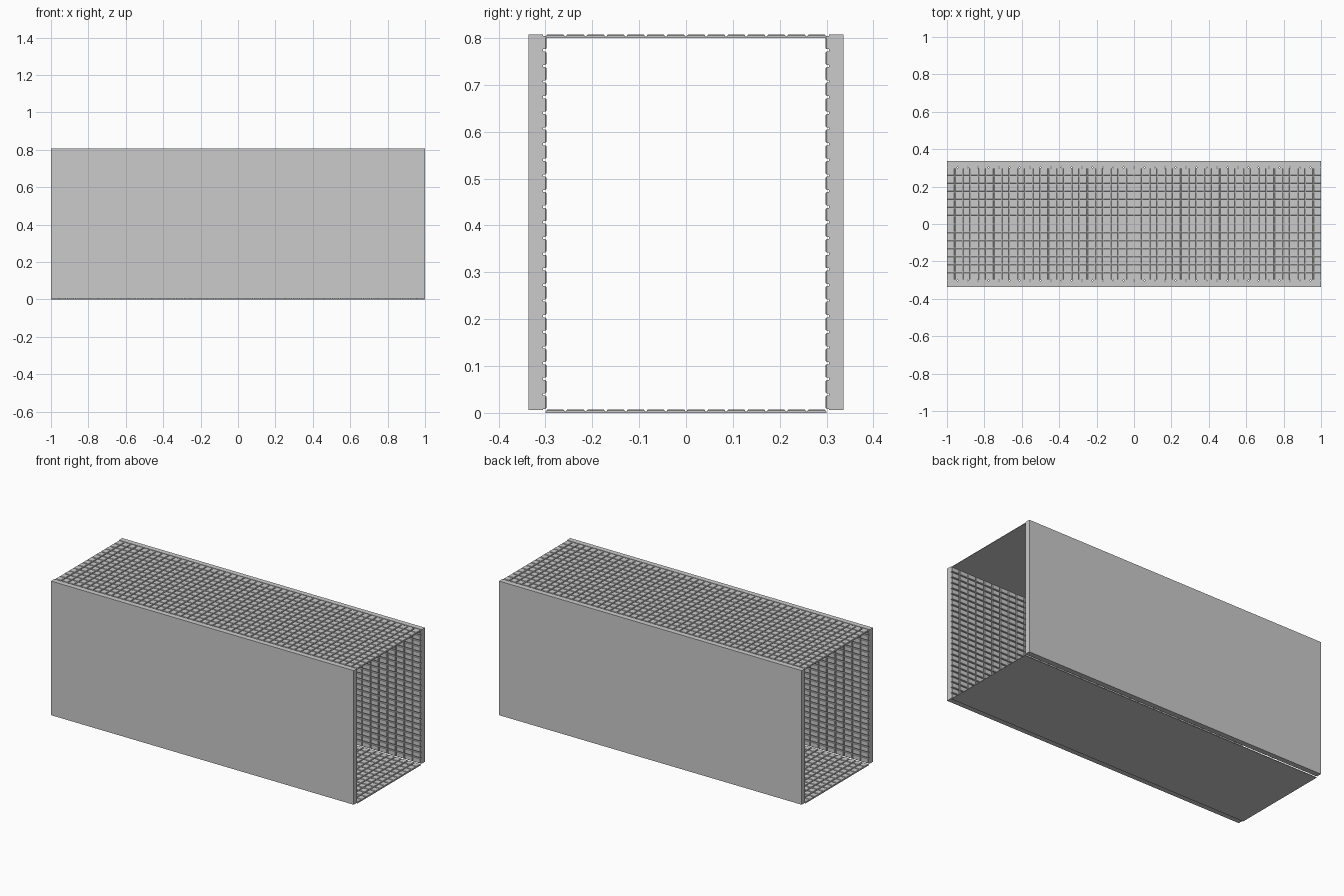
import bpy, bmesh
from math import pi
from mathutils import Matrix

if "Cube" in bpy.data.objects:
    bpy.data.objects.remove(bpy.data.objects["Cube"])

GAP = 0.005


def finish(name, bm, matrix):
    bmesh.ops.recalc_face_normals(bm, faces=bm.faces)
    mesh = bpy.data.meshes.new(name)
    bm.to_mesh(mesh)
    bm.free()
    ob = bpy.data.objects.new(name, mesh)
    ob.matrix_world = matrix
    bpy.context.collection.objects.link(ob)
    return ob


def slab(name, w, h, depth, matrix):
    """Plain backing slab, local z from 0 to depth."""
    bm = bmesh.new()
    bmesh.ops.create_cube(bm, size=1, matrix=Matrix.Translation((0, 0, depth / 2))
                          @ Matrix.Diagonal((w, h, depth, 1)))
    return finish(name, bm, matrix)


def tiles(name, w, h, nx, ny, z0, z1, bevel, matrix):
    """Grid of chamfered tiles on local z0..z1, repeated with arrays."""
    px, py = w / nx, h / ny
    cx, cy = -w / 2 + px / 2, -h / 2 + py / 2
    bm = bmesh.new()
    rings = []
    for z, inset in ((z0, 0), (z1 - bevel, 0), (z1, bevel)):
        a, b = (px - GAP) / 2 - inset, (py - GAP) / 2 - inset
        rings.append([bm.verts.new((cx + s * a, cy + t * b, z))
                      for s, t in ((-1, -1), (1, -1), (1, 1), (-1, 1))])
    for lo, hi in zip(rings, rings[1:]):
        for i in range(4):
            j = (i + 1) % 4
            bm.faces.new((lo[i], lo[j], hi[j], hi[i]))
    bm.faces.new(rings[-1])
    bm.faces.new(rings[0][::-1])
    ob = finish(name, bm, matrix)
    for count, offset in ((nx, (px, 0, 0)), (ny, (0, py, 0))):
        m = ob.modifiers.new("repeat", 'ARRAY')
        m.count = count
        m.use_relative_offset = False
        m.use_constant_offset = True
        m.constant_offset_displace = offset


# floor and ceiling: smooth below, square tiles above
for name, z in (("floor", 0.0), ("ceiling", 0.80)):
    mat = Matrix.Translation((0, 0, z))
    slab(name + "_slab", 2, 0.6, 0.003, mat)
    tiles(name + "_tiles", 2, 0.6, 48, 14, 0.003, 0.007, 0.0015, mat)

# side walls: smooth outside, oblong tiles inside
for name, turn in (("front_wall", pi), ("back_wall", 0)):
    mat = (Matrix.Rotation(turn, 4, 'Z') @ Matrix.Translation((0, 0.336, 0.4065))
           @ Matrix.Rotation(pi / 2, 4, 'X'))
    slab(name + "_slab", 2, 0.801, 0.031, mat)
    tiles(name + "_tiles", 2, 0.801, 36, 24, 0.031, 0.038, 0.002, mat)
